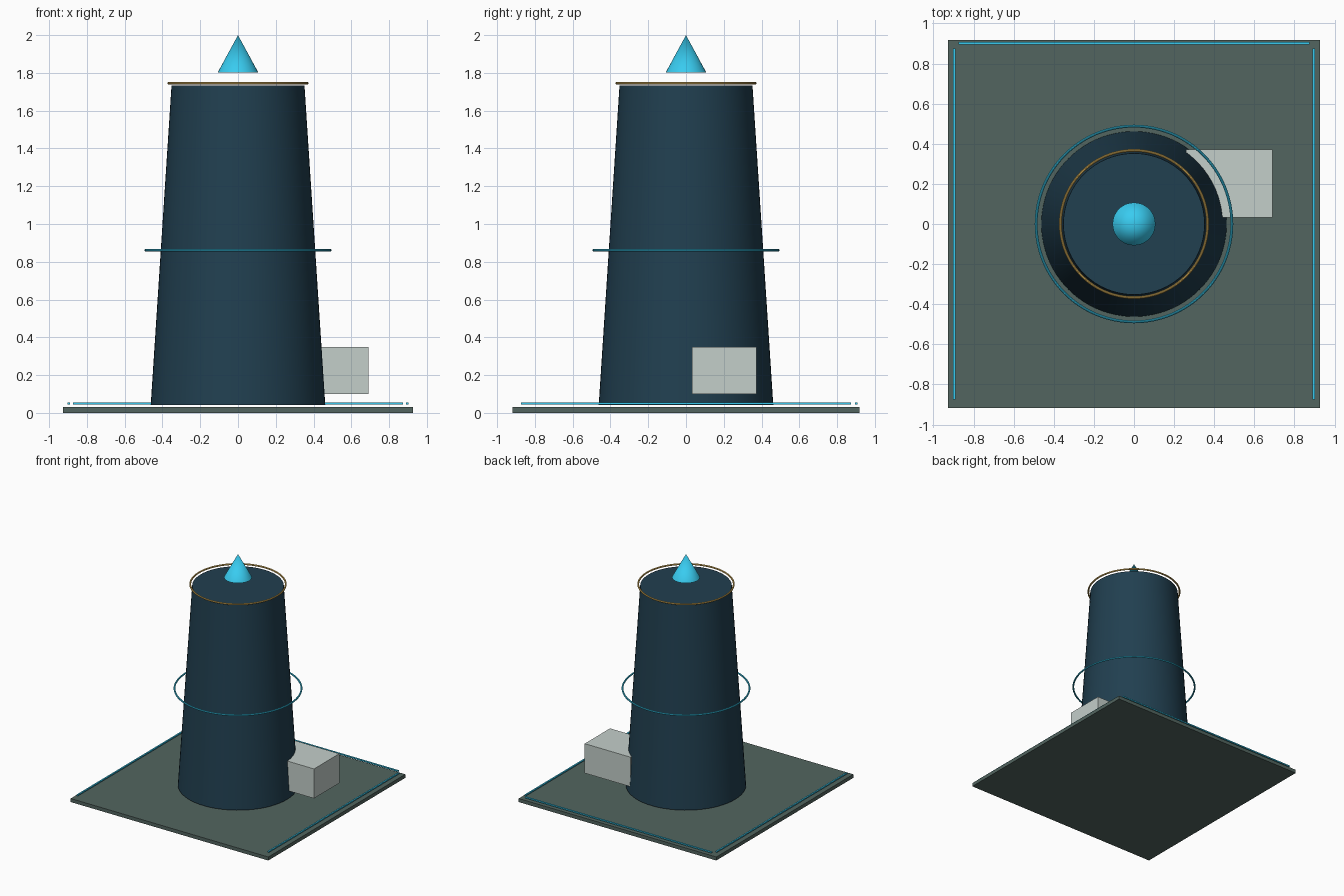
import bpy, math

if "Cube" in bpy.data.objects:
    bpy.data.objects.remove(bpy.data.objects["Cube"])


def material(name, rgb):
    m = bpy.data.materials.new(name)
    m.diffuse_color = (*rgb, 1)
    m.use_nodes = True
    m.node_tree.nodes["Principled BSDF"].inputs["Base Color"].default_value = m.diffuse_color
    return m


SLATE = material("slate", (0.085, 0.13, 0.115))
NAVY = material("navy", (0.015, 0.05, 0.08))
CYAN = material("cyan", (0.04, 0.6, 0.87))
GOLD = material("gold", (0.72, 0.46, 0.11))
PALE = material("pale", (0.55, 0.62, 0.59))


def finish(name, mat, smooth=False):
    ob = bpy.context.object
    ob.name = ob.data.name = name
    ob.data.materials.append(mat)
    if smooth:
        bpy.ops.object.shade_smooth_by_angle(angle=math.radians(35))
    return ob


def box(name, lo, hi, mat):
    bpy.ops.mesh.primitive_cube_add(size=1, location=[(a + b) / 2 for a, b in zip(lo, hi)])
    bpy.context.object.scale = [b - a for a, b in zip(lo, hi)]
    bpy.ops.object.transform_apply(location=False, rotation=False, scale=True)
    return finish(name, mat)


def cone(name, r1, r2, z0, z1, sides, mat):
    bpy.ops.mesh.primitive_cone_add(vertices=sides, radius1=r1, radius2=r2,
                                    depth=z1 - z0, location=(0, 0, (z0 + z1) / 2))
    return finish(name, mat, True)


def ring(name, radius, tube, z, mat):
    bpy.ops.mesh.primitive_torus_add(major_radius=radius, minor_radius=tube,
                                     major_segments=96, minor_segments=10, location=(0, 0, z))
    return finish(name, mat, True)


# Ground plate and annex block
box("base_plate", (-0.927, -0.918, 0), (0.927, 0.918, 0.03), SLATE)
box("annex_block", (0.26, 0.033, 0.10), (0.69, 0.372, 0.35), PALE)

# Tapered tower with floating rings and tip
cone("tower", 0.462, 0.352, 0.043, 1.733, 64, NAVY)
ring("middle_ring", 0.488, 0.007, 0.861, CYAN)
ring("top_ring", 0.367, 0.007, 1.745, GOLD)
cone("tip", 0.107, 0, 1.803, 2.0, 32, CYAN)

# Light strips along three edges of the plate
t, z0, z1 = 0.006, 0.044, 0.054
for side, x in (("left", -0.896), ("right", 0.896)):
    box(side + "_strip", (x - t, -0.874, z0), (x + t, 0.874, z1), CYAN)
box("back_strip", (-0.874, 0.902 - t, z0), (0.874, 0.902 + t, z1), CYAN)
